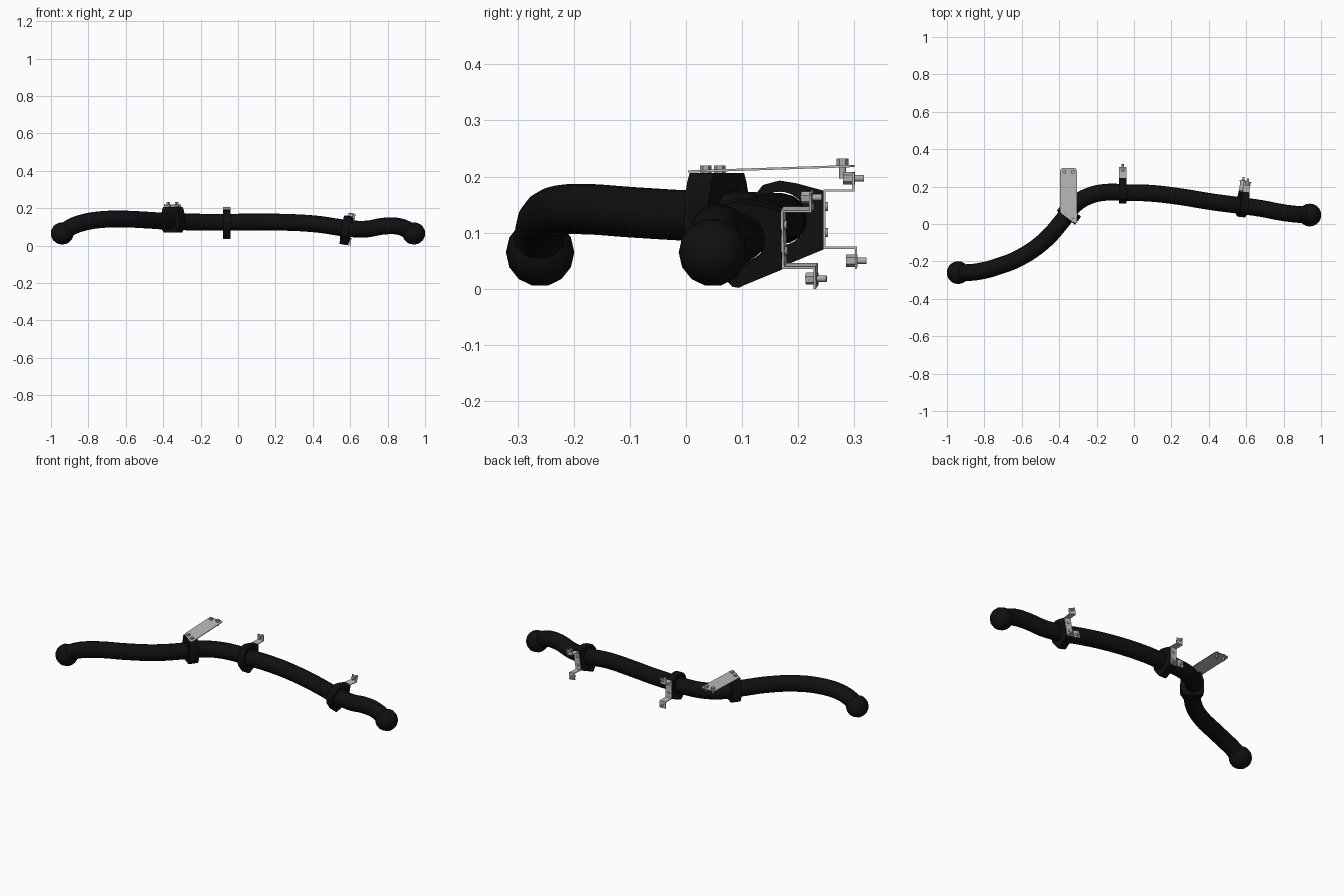
import bpy, bmesh, math
from mathutils import Matrix, Vector, Euler

if "Cube" in bpy.data.objects:
    bpy.data.objects.remove(bpy.data.objects["Cube"], do_unlink=True)


def material(name, value):
    m = bpy.data.materials.new(name)
    m.use_nodes = True
    m.diffuse_color = (value, value, value, 1)
    bsdf = m.node_tree.nodes["Principled BSDF"]
    bsdf.inputs["Base Color"].default_value = (value, value, value, 1)
    bsdf.inputs["Roughness"].default_value = 0.6
    return m


RUBBER = material("black rubber", 0.005)
STEEL = material("light steel", 0.5)
ZINC = material("grey bolt metal", 0.42)


def finish(bm, name, mat, matrix=Matrix(), smooth=False):
    bmesh.ops.recalc_face_normals(bm, faces=bm.faces)
    me = bpy.data.meshes.new(name)
    bm.to_mesh(me)
    bm.free()
    me.materials.append(mat)
    ob = bpy.data.objects.new(name, me)
    bpy.context.collection.objects.link(ob)
    ob.matrix_world = matrix
    if smooth:
        bpy.ops.object.select_all(action="DESELECT")
        ob.select_set(True)
        bpy.context.view_layer.objects.active = ob
        bpy.ops.object.shade_smooth_by_angle(angle=math.radians(40))
    return ob


def extrude(name, points, offset, mat, matrix=Matrix()):
    """Prism from a flat outline, pushed along the offset vector."""
    bm = bmesh.new()
    face = bm.faces.new([bm.verts.new(p) for p in points])
    new = bmesh.ops.extrude_face_region(bm, geom=[face], use_keep_orig=True)["geom"]
    moved = [v for v in new if isinstance(v, bmesh.types.BMVert)]
    bmesh.ops.translate(bm, verts=moved, vec=offset)
    return finish(bm, name, mat, matrix)


def rod(name, start, end, radius, mat, matrix=Matrix(), sides=12):
    a, b = Vector(start), Vector(end)
    turn = (b - a).to_track_quat("Z", "Y").to_matrix().to_4x4()
    bm = bmesh.new()
    bmesh.ops.create_cone(bm, cap_ends=True, segments=sides, radius1=radius, radius2=radius,
                          depth=(b - a).length, matrix=Matrix.Translation((a + b) / 2) @ turn)
    return finish(bm, name, mat, matrix, smooth=True)


# Bent hose
PATH = [(-.94, -.26, .065), (-.89, -.26, .1), (-.82, -.252, .125), (-.73, -.228, .139),
        (-.61, -.18, .142), (-.48, -.09, .136), (-.385, .015, .13), (-.32, .1, .128),
        (-.24, .15, .126), (-.13, .171, .125), (-.06, .168, .125), (.08, .165, .126),
        (.24, .147, .125), (.42, .118, .115), (.58, .097, .093), (.68, .083, .088),
        (.79, .062, .105), (.87, .052, .1), (.94, .048, .065)]
curve = bpy.data.curves.new("hose", "CURVE")
curve.dimensions = "3D"
curve.bevel_depth = 0.045
curve.bevel_resolution = 6
curve.resolution_u = 6
curve.use_fill_caps = True
spline = curve.splines.new("BEZIER")
spline.bezier_points.add(len(PATH) - 1)
for point, co in zip(spline.bezier_points, PATH):
    point.co = co
    point.handle_left_type = point.handle_right_type = "AUTO"
curve.materials.append(RUBBER)
hose = bpy.data.objects.new("hose", curve)
bpy.context.collection.objects.link(hose)
bpy.ops.object.select_all(action="DESELECT")
hose.select_set(True)
bpy.context.view_layer.objects.active = hose
bpy.ops.object.convert(target="MESH")
bpy.ops.object.shade_smooth_by_angle(angle=math.radians(40))

# Ball ends
for side, centre in (("right", PATH[0]), ("left", PATH[-1])):
    bm = bmesh.new()
    bmesh.ops.create_uvsphere(bm, u_segments=14, v_segments=10, radius=0.061)
    turn = Matrix.Translation(centre) @ Matrix.Rotation(math.pi / 2, 4, "Y")
    finish(bm, side + "_ball_end", RUBBER, turn, smooth=True)

# Rubber clamps with offset brackets; local y points back, local x along the hose
CLAMP = [(.078, .05), (.03, .063), (0, .068), (-.03, .06), (-.05, .035), (-.058, 0),
         (-.052, -.035), (-.02, -.077), (-.012, -.086), (0, -.088), (.01, -.083), (.078, -.055)]
BRACKET = [(.136, -.09), (.136, -.052), (.08, -.052), (.08, .05), (.131, .05), (.131, .082)]


def hose_mount(label, centre, roll, yaw):
    m = Matrix.Translation(centre) @ Euler((0, math.radians(roll), math.radians(yaw))).to_matrix().to_4x4()
    clamp = extrude(label + "_clamp", [(-.021, y, z) for y, z in CLAMP], (.042, 0, 0), RUBBER, m)
    cutter = rod(label + "_clamp_cutter", (-.1, 0, 0), (.1, 0, 0), .048, RUBBER, m, 32)
    cutter.hide_render = True
    cutter.hide_set(True)
    cut = clamp.modifiers.new("hose hole", "BOOLEAN")
    cut.operation = "DIFFERENCE"
    cut.object = cutter
    bpy.context.view_layer.objects.active = clamp
    bpy.ops.object.modifier_apply(modifier=cut.name)
    bpy.data.objects.remove(cutter, do_unlink=True)

    bm = bmesh.new()
    rows = [[bm.verts.new((x, y, z)) for x in (-.019, .019)] for y, z in BRACKET]
    for low, high in zip(rows, rows[1:]):
        bm.faces.new((low[0], low[1], high[1], high[0]))
    strip = finish(bm, label + "_bracket", STEEL, m)
    thick = strip.modifiers.new("sheet", "SOLIDIFY")
    thick.thickness = 0.004
    thick.offset = 0
    thick.use_even_offset = True
    for end, y, z in (("lower", .136, -.075), ("upper", .131, .072)):
        name = label + "_" + end
        rod(name + "_nut", (0, y - .018, z), (0, y + .003, z), .011, ZINC, m, 6)
        rod(name + "_bolt", (0, y, z), (0, y + .019, z), .006, ZINC, m)
    for end, z in (("lower", -.025), ("upper", .022)):
        rod(label + "_" + end + "_rivet", (0, .078, z), (0, .086, z), .008, ZINC, m)


hose_mount("middle", (-.06, .167, .125), 0, 0)
hose_mount("left", (.58, .095, .092), 10, -7)

# Flat-topped saddle block around the hose bend
half = [(.045, .076), (.052, .06), (.061, .025), (.061, -.03), (.042, -.06)]
outline = half + [(-y, z) for y, z in reversed(half)]
saddle = Matrix.Translation((-.348, .055, .13)) @ Matrix.Rotation(math.radians(53), 4, "Z")
extrude("saddle_block", [(-.027, y, z) for y, z in outline], (.054, 0, 0), RUBBER, saddle)

# Long mounting plate, rising slightly to the back
PLATE = [(-.395, .07), (-.39, .058), (-.32, .006), (-.309, .004), (-.305, .014), (-.305, .285),
         (-.309, .295), (-.319, .3), (-.381, .3), (-.391, .295), (-.395, .285)]
extrude("mounting_plate", [(x, y, .207 + .033 * y) for x, y in PLATE], (0, 0, .004), STEEL)
for side, x, y in (("right", -.367, .06), ("left", -.326, .035)):
    rod(side + "_saddle_bolt", (x, y, .205), (x, y, .22), .01, ZINC, sides=6)
for side, x in (("right", -.372), ("left", -.328)):
    rod(side + "_plate_bolt_head", (x, .279, .218), (x, .279, .232), .011, ZINC, sides=6)
    rod(side + "_plate_bolt", (x, .279, .197), (x, .279, .22), .006, ZINC)
